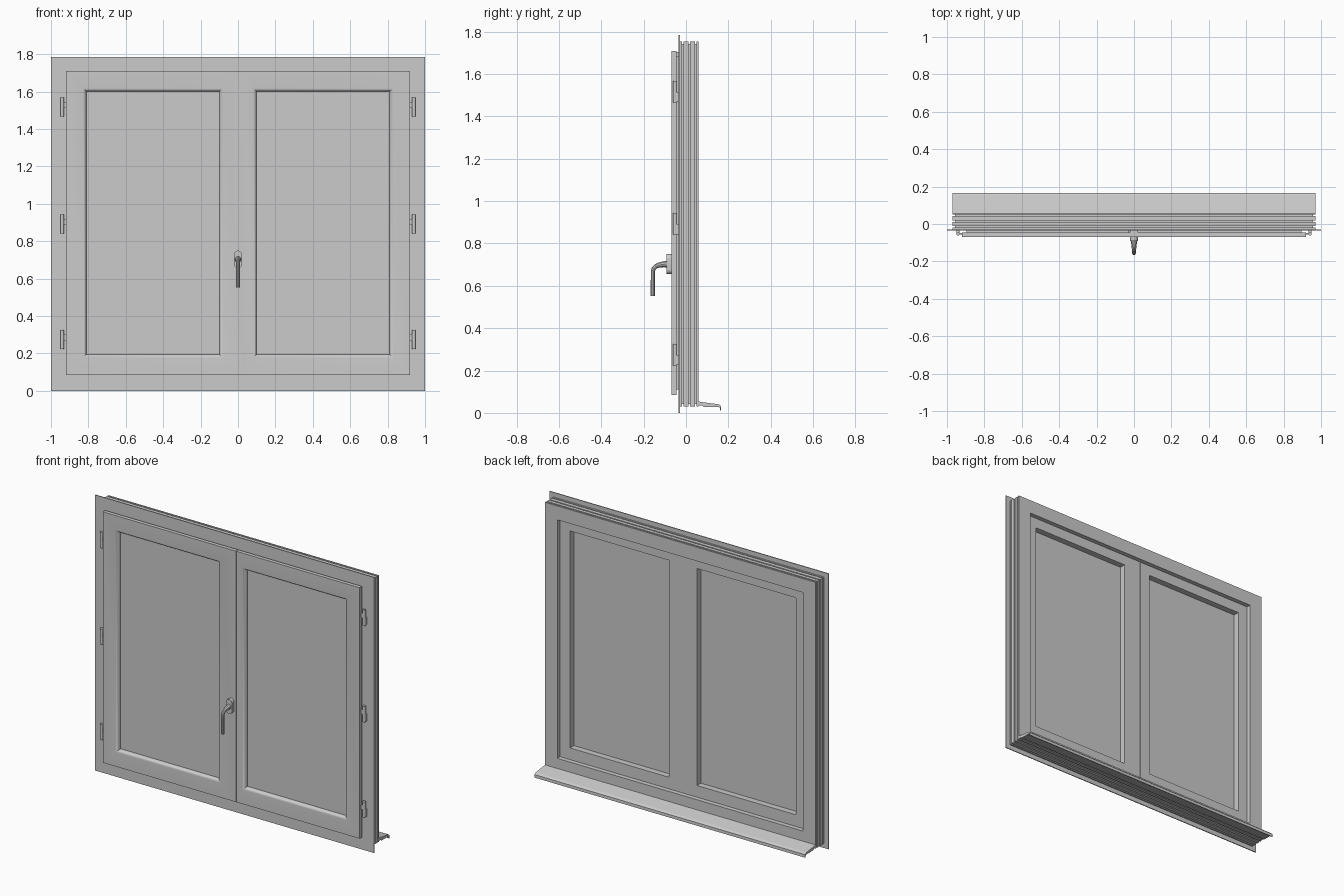
import bpy, bmesh, math

if "Cube" in bpy.data.objects:
    bpy.data.objects.remove(bpy.data.objects["Cube"])


def finish(name, bm, smooth=False):
    bmesh.ops.recalc_face_normals(bm, faces=bm.faces)
    me = bpy.data.meshes.new(name)
    bm.to_mesh(me)
    bm.free()
    ob = bpy.data.objects.new(name, me)
    bpy.context.collection.objects.link(ob)
    if smooth:
        smooth_obj(ob)
    return ob


def smooth_obj(ob):
    bpy.ops.object.select_all(action='DESELECT')
    ob.select_set(True)
    bpy.context.view_layer.objects.active = ob
    bpy.ops.object.shade_smooth_by_angle(angle=math.radians(35))


def mitred_frame(name, x0, x1, z0, z1, profile, adjust=None, smooth=False):
    """Sweep a closed (inset, y) profile round a rectangle with mitred corners."""
    bm = bmesh.new()
    rings = []
    for cx, cz, sx, sz in ((x0, z0, 1, 1), (x1, z0, -1, 1), (x1, z1, -1, -1), (x0, z1, 1, -1)):
        rings.append([bm.verts.new((cx + sx * d, y, cz + sz * d)) for d, y in profile])
    n = len(profile)
    for i in range(4):
        a, b = rings[i], rings[(i + 1) % 4]
        for j in range(n):
            k = (j + 1) % n
            bm.faces.new((a[j], a[k], b[k], b[j]))
    if adjust:
        for v in bm.verts:
            adjust(v)
    return finish(name, bm, smooth)


def extrude(name, pts, axis, a, b, smooth=False):
    """Prism from a 2D outline: axis 'x' takes (y, z), axis 'y' takes (x, z)."""
    bm = bmesh.new()
    at = (lambda p, t: (t, p[0], p[1])) if axis == 'x' else (lambda p, t: (p[0], t, p[1]))
    f = bm.faces.new([bm.verts.new(at(p, a)) for p in pts])
    new = bmesh.ops.extrude_face_region(bm, geom=[f])['geom']
    off = (b - a, 0, 0) if axis == 'x' else (0, b - a, 0)
    bmesh.ops.translate(bm, vec=off, verts=[g for g in new if isinstance(g, bmesh.types.BMVert)])
    return finish(name, bm, smooth)


def box(name, x0, x1, y0, y1, z0, z1):
    return extrude(name, [(x0, z0), (x1, z0), (x1, z1), (x0, z1)], 'y', y0, y1)


# Fixed frame: thin front flange, grooved outer edge, rebate for the sashes
outer = [(0, -0.035), (0, -0.029), (0.03, -0.029)]
for g in (-0.02, 0.012, 0.042):
    outer += [(0.03, g), (0.042, g), (0.042, g + 0.008), (0.03, g + 0.008)]
outer += [(0.03, 0.06), (0.12, 0.06), (0.12, 0.031), (0.102, 0.031), (0.102, -0.035)]
mitred_frame("fixed_frame", -1, 1, 0, 1.785, outer)

# Two sashes with rounded glazing bead; the left one laps over the right
sash = [(0, -0.069), (0.092, -0.069), (0.098, -0.067), (0.104, -0.062), (0.108, -0.055),
        (0.11, -0.045), (0.11, 0.03), (0.025, 0.03), (0.025, -0.045), (0, -0.045)]
for side, s in (("left", -1), ("right", 1)):
    def lap(v, s=s):
        if abs(v.co.x) < 0.0125:
            v.co.x = 0.035 + s * 0.001
        elif abs(v.co.x) < 0.02:
            v.co.x = -0.025 + s * 0.001
    xs = sorted((s * 0.92, -s * 0.01))
    mitred_frame(side + "_sash", xs[0], xs[1], 0.085, 1.71, sash, lap, True)
    gx = sorted((s * 0.09, s * 0.82))
    box(side + "_glass", gx[0], gx[1], -0.044, -0.01, 0.185, 1.61)

    # Three hinges per side: barrel, leaf on the frame, arm to the sash
    for i, zc in enumerate((0.275, 0.893, 1.517)):
        tag = f"{side}_hinge_{i + 1}"
        bar = [(s * 0.94 + 0.01 * math.cos(t * math.pi / 8), -0.052 + 0.01 * math.sin(t * math.pi / 8))
               for t in range(16)]
        bm = bmesh.new()
        f = bm.faces.new([bm.verts.new((x, y, zc - 0.051)) for x, y in bar])
        new = bmesh.ops.extrude_face_region(bm, geom=[f])['geom']
        bmesh.ops.translate(bm, vec=(0, 0, 0.102),
                            verts=[g for g in new if isinstance(g, bmesh.types.BMVert)])
        finish(tag + "_barrel", bm, True)
        lx = sorted((s * 0.932, s * 0.948))
        box(tag + "_leaf", lx[0], lx[1], -0.05, -0.034, zc - 0.05, zc - 0.002)
        ax = sorted((s * 0.915, s * 0.936))
        box(tag + "_arm", ax[0], ax[1], -0.056, -0.048, zc - 0.005, zc + 0.025)

# Small cap over the meeting stiles
box("seam_cap", -0.022, 0.022, -0.046, -0.034, 1.67, 1.705)

# Outside drip sill
sill = [(0.058, 0.055), (0.068, 0.052), (0.15, 0.041), (0.159, 0.038), (0.165, 0.031), (0.166, 0.012),
        (0.161, 0.012), (0.16, 0.024), (0.154, 0.028), (0.085, 0.028), (0.075, 0.035), (0.058, 0.035)]
extrude("drip_sill", sill, 'x', -0.97, 0.97, True)

# Handle backplate: upright stadium shape
plate = [(0.021 * math.cos(a), (0.729 if a < math.pi else 0.677) + 0.021 * math.sin(a))
         for a in [math.pi * t / 10 for t in range(11)] + [math.pi * (1 + t / 10) + 1e-6 for t in range(11)]]
extrude("handle_backplate", plate, 'y', -0.068, -0.092, True)

# Handle lever: neck out of the plate, bending down to the grip
cu = bpy.data.curves.new("handle_lever", 'CURVE')
cu.dimensions = '3D'
cu.bevel_depth = 0.01
cu.bevel_resolution = 3
cu.use_fill_caps = True
path = [(-0.088, 0.703, 1.7), (-0.105, 0.702, 1.5), (-0.125, 0.699, 1.25), (-0.143, 0.692, 1.1),
        (-0.153, 0.681, 1.05), (-0.157, 0.665, 1.0), (-0.157, 0.552, 1.0)]
sp = cu.splines.new('POLY')
sp.points.add(len(path) - 1)
for p, (y, z, r) in zip(sp.points, path):
    p.co = (0, y, z, 1)
    p.radius = r
lever = bpy.data.objects.new("handle_lever", cu)
bpy.context.collection.objects.link(lever)
bpy.ops.object.select_all(action='DESELECT')
lever.select_set(True)
bpy.context.view_layer.objects.active = lever
bpy.ops.object.convert(target='MESH')
smooth_obj(bpy.context.view_layer.objects.active)
